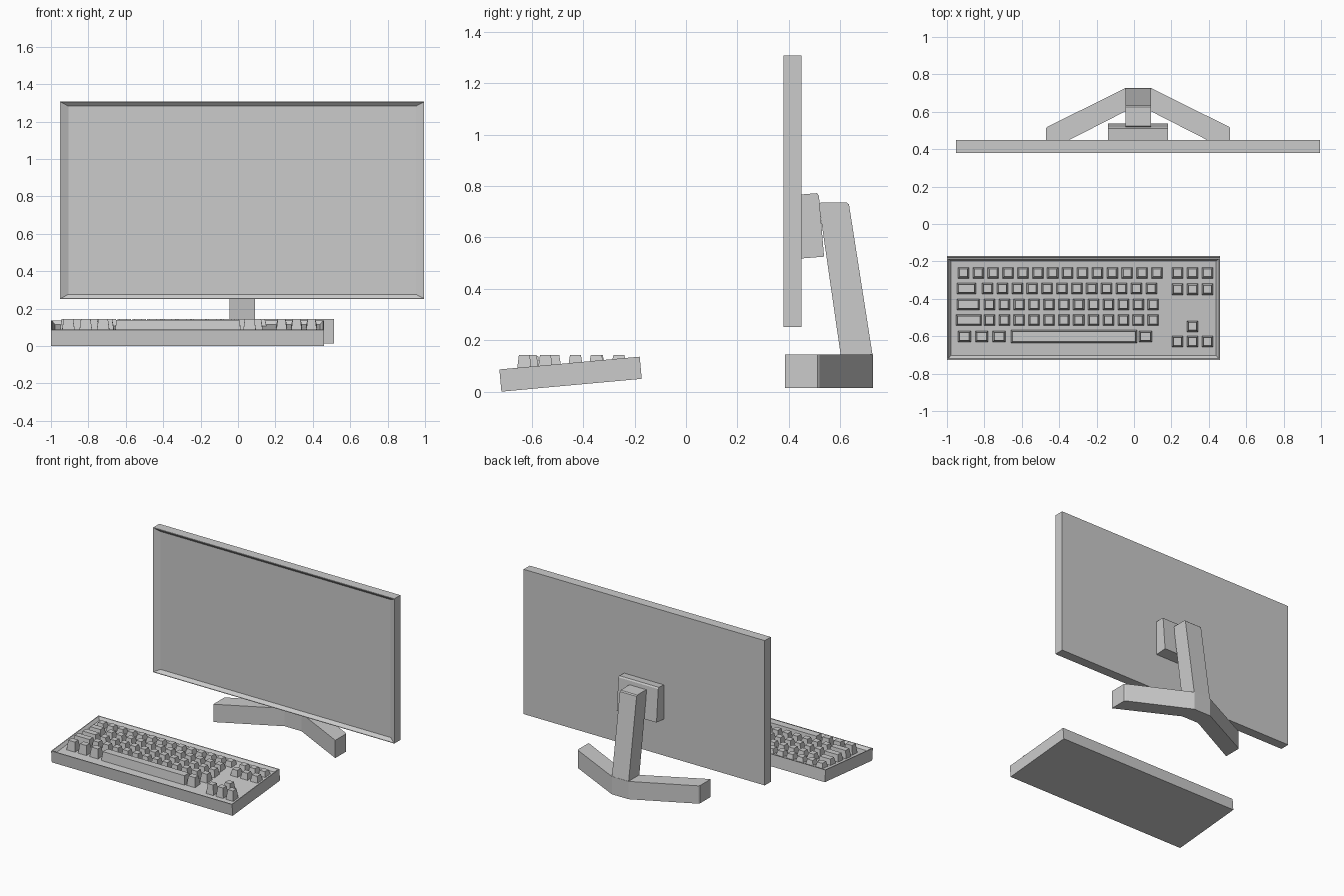
import bpy, bmesh, math
from mathutils import Matrix, Vector

if "Cube" in bpy.data.objects:
    bpy.data.objects.remove(bpy.data.objects["Cube"])

CX = 0.0225                      # centre line of the screen and its stand
TILT = math.radians(5.2)         # slope of the keyboard
KB_Y, KB_Z, KB_H = -0.449, 0.068, 0.0865
RECESS = 0.02


def finish(bm, name):
    bmesh.ops.recalc_face_normals(bm, faces=bm.faces)
    me = bpy.data.meshes.new(name)
    bm.to_mesh(me)
    bm.free()
    ob = bpy.data.objects.new(name, me)
    bpy.context.collection.objects.link(ob)
    return ob


def prism(name, points, direction):
    """Extrude a closed profile along a vector."""
    bm = bmesh.new()
    face = bm.faces.new([bm.verts.new(p) for p in points])
    new = bmesh.ops.extrude_face_region(bm, geom=[face])["geom"]
    bmesh.ops.translate(bm, vec=direction,
                        verts=[g for g in new if isinstance(g, bmesh.types.BMVert)])
    return finish(bm, name)


def tray(name, size, normal, rim, slope_x, slope, depth, matrix):
    """Box with a sloped recess sunk into the face pointing along normal."""
    bm = bmesh.new()
    bmesh.ops.create_cube(bm, size=1)
    bmesh.ops.scale(bm, vec=size, verts=bm.verts)
    normal = Vector(normal)
    bm.normal_update()
    face = max(bm.faces, key=lambda f: f.normal.dot(normal))
    for thickness in (rim, slope):
        bmesh.ops.inset_region(bm, faces=[face], thickness=thickness, use_even_offset=True)
    for v in face.verts:
        v.co -= normal * depth
        v.co.x -= math.copysign(slope_x - slope, v.co.x)
    bmesh.ops.transform(bm, matrix=matrix, verts=bm.verts)
    return finish(bm, name)


# Screen panel
tray("screen", (1.946, 0.07, 1.056), (0, -1, 0), 0.004, 0.04, 0.021, 0.02,
     Matrix.Translation((CX, 0.415, 0.779)))

# Mounting block behind the screen
prism("screen_mount",
      [(-0.138, y, z) for y, z in [(0.45, 0.767), (0.51, 0.772), (0.517, 0.762),
                                   (0.537, 0.525), (0.45, 0.518)]], (0.321, 0, 0))

# Leaning column
prism("stand_column",
      [(-0.045, y, z) for y, z in [(0.517, 0.728), (0.523, 0.735), (0.626, 0.735),
                                   (0.634, 0.728), (0.726, 0.14), (0.602, 0.14)]],
      (0.135, 0, 0))

# V-shaped foot, mirrored about the centre line
half = [(0.0675, 0.727), (0.485, 0.52), (0.492, 0.512), (0.492, 0.386), (0.0675, 0.603)]
outline = [(CX + x, y) for x, y in half] + [(CX - x, y) for x, y in reversed(half)]
prism("stand_foot", [(x, y, 0.014) for x, y in outline], (0, 0, 0.13))

# Keyboard case
tray("keyboard_case", (1.46, 0.548, KB_H), (0, 0, 1), 0.006, 0.015, 0.015, RECESS,
     Matrix.Translation((-0.27, KB_Y, KB_Z)) @ Matrix.Rotation(TILT, 4, 'X'))

# Keycaps: tapered blocks with level tops, standing on the sloped deck
keys = bmesh.new()


def deck(y):
    return KB_Z + (KB_H / 2 - RECESS) / math.cos(TILT) + (y - KB_Y) * math.tan(TILT)


def key(x, y, w=0.06, d=0.06, top=0.143, taper=0.009):
    rings = []
    for t, z in ((0, None), (taper, top)):
        rings.append([keys.verts.new((x + sx * (w / 2 - t), y + sy * (d / 2 - t),
                                      deck(y + sy * d / 2) - 0.002 if z is None else z))
                      for sx, sy in ((-1, -1), (1, -1), (1, 1), (-1, 1))])
    low, high = rings
    keys.faces.new(low[::-1])
    keys.faces.new(high)
    for i in range(4):
        j = (i + 1) % 4
        keys.faces.new((low[i], low[j], high[j], high[i]))


# Main rows: y, first centre, count
for y, x0, n in [(-0.261, -0.912, 14), (-0.345, -0.783, 12),
                 (-0.430, -0.773, 12), (-0.514, -0.773, 12)]:
    for i in range(n):
        key(x0 + i * 0.0796, y)

# Wide keys at the left
for y, x, w in [(-0.345, -0.896, 0.102), (-0.430, -0.886, 0.123), (-0.514, -0.883, 0.138)]:
    key(x, y, w)

# Bottom row and space bar
for x in (-0.907, -0.814, -0.721, 0.062):
    key(x, -0.602, 0.07)
key(-0.321, -0.602, 0.674, 0.07, 0.138, 0.008)

# Navigation block and arrow keys
for x in (0.233, 0.313, 0.393):
    for y in (-0.261, -0.349, -0.629):
        key(x, y)
key(0.313, -0.547)
finish(keys, "keycaps")
